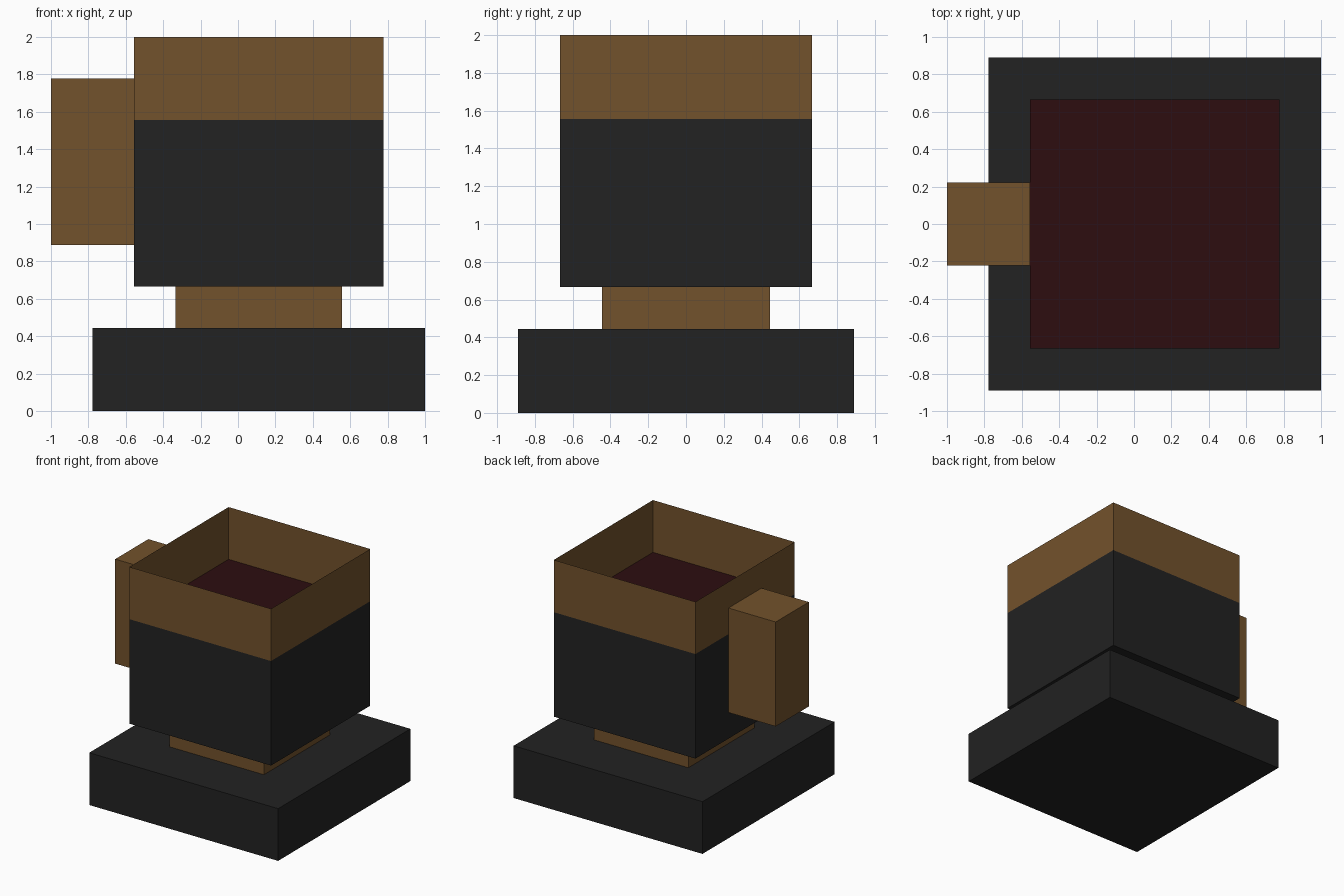
import bpy, bmesh

if "Cube" in bpy.data.objects:
    bpy.data.objects.remove(bpy.data.objects["Cube"])

U = 2 / 9  # block grid unit


def material(name, rgb):
    m = bpy.data.materials.new(name)
    m.diffuse_color = (*rgb, 1)
    m.use_nodes = True
    m.node_tree.nodes["Principled BSDF"].inputs["Base Color"].default_value = m.diffuse_color
    return m


black = material("charcoal black", (0.016, 0.016, 0.016))
brown = material("wood brown", (0.171, 0.084, 0.025))
red = material("dark red", (0.026, 0.004, 0.005))


def box(name, x, y, z, mats, open_ends=False):
    """Box from ranges in grid units; a second material goes on the top face."""
    bm = bmesh.new()
    bmesh.ops.create_cube(bm, size=1)
    for v in bm.verts:
        v.co = [(r[0] if c < 0 else r[1]) * U for c, r in zip(v.co, (x, y, z))]
    bm.normal_update()
    if open_ends:
        ends = [f for f in bm.faces if abs(f.normal.z) > 0.5]
        bmesh.ops.delete(bm, geom=ends, context='FACES_ONLY')
    for f in bm.faces:
        f.material_index = len(mats) - 1 if f.normal.z > 0.5 else 0
    mesh = bpy.data.meshes.new(name)
    bm.to_mesh(mesh)
    bm.free()
    for m in mats:
        mesh.materials.append(m)
    bpy.context.collection.objects.link(bpy.data.objects.new(name, mesh))


# Wide plinth and the narrow neck above it
box("base", (-3.5, 4.5), (-4, 4), (0, 2), [black])
box("neck", (-1.5, 2.5), (-2, 2), (2, 3), [brown])
# Main block with a dark red top surface, enclosed by a thin open rim
box("body", (-2.5, 3.5), (-3, 3), (3, 7), [black, red])
box("rim", (-2.5, 3.5), (-3, 3), (7, 9), [brown], open_ends=True)
# Side block
box("handle", (-4.5, -2.5), (-1, 1), (4, 8), [brown])
